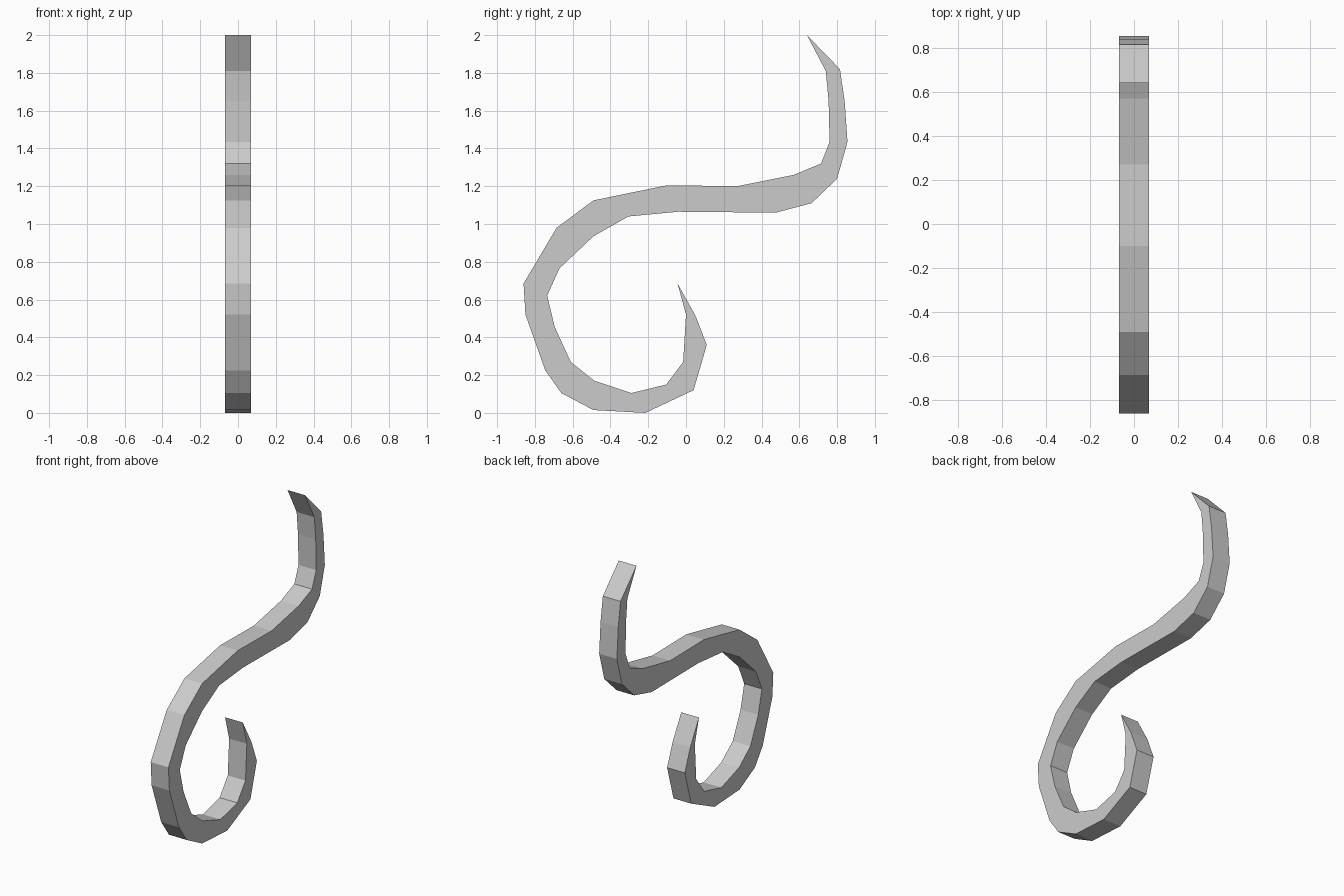
import bpy, bmesh
from mathutils import Vector

HALF = 0.068  # half thickness along x

# S-shaped hook outline in (y, z): lower/inner edge from top tip to curl tip
edge_a = [(0.64, 2.0), (0.815, 1.82), (0.84, 1.65), (0.855, 1.435), (0.80, 1.24),
          (0.665, 1.11), (0.475, 1.06), (-0.04, 1.065), (-0.305, 1.04), (-0.49, 0.935),
          (-0.67, 0.765), (-0.735, 0.62), (-0.695, 0.455), (-0.61, 0.27),
          (-0.485, 0.17), (-0.29, 0.105), (-0.105, 0.15), (-0.015, 0.27), (0.0, 0.52)]
# upper/outer edge from curl tip back to the top tip
edge_b = [(-0.045, 0.685), (0.05, 0.515), (0.11, 0.36), (0.04, 0.12), (-0.215, 0.0),
          (-0.49, 0.015), (-0.66, 0.105), (-0.745, 0.225), (-0.85, 0.52),
          (-0.86, 0.685), (-0.685, 0.98), (-0.49, 1.125), (-0.10, 1.205),
          (0.27, 1.20), (0.57, 1.26), (0.715, 1.32), (0.76, 1.435),
          (0.755, 1.65), (0.74, 1.81)]

# Extrude the flat outline into a bar of constant thickness
bm = bmesh.new()
face = bm.faces.new([bm.verts.new((-HALF, y, z)) for y, z in edge_a + edge_b])
ext = bmesh.ops.extrude_face_region(bm, geom=[face], use_keep_orig=True)
moved = [g for g in ext["geom"] if isinstance(g, bmesh.types.BMVert)]
bmesh.ops.translate(bm, verts=moved, vec=Vector((2 * HALF, 0, 0)))
bmesh.ops.recalc_face_normals(bm, faces=bm.faces[:])

mesh = bpy.data.meshes.new("s_hook")
bm.to_mesh(mesh)
bm.free()
bpy.context.collection.objects.link(bpy.data.objects.new("s_hook", mesh))
